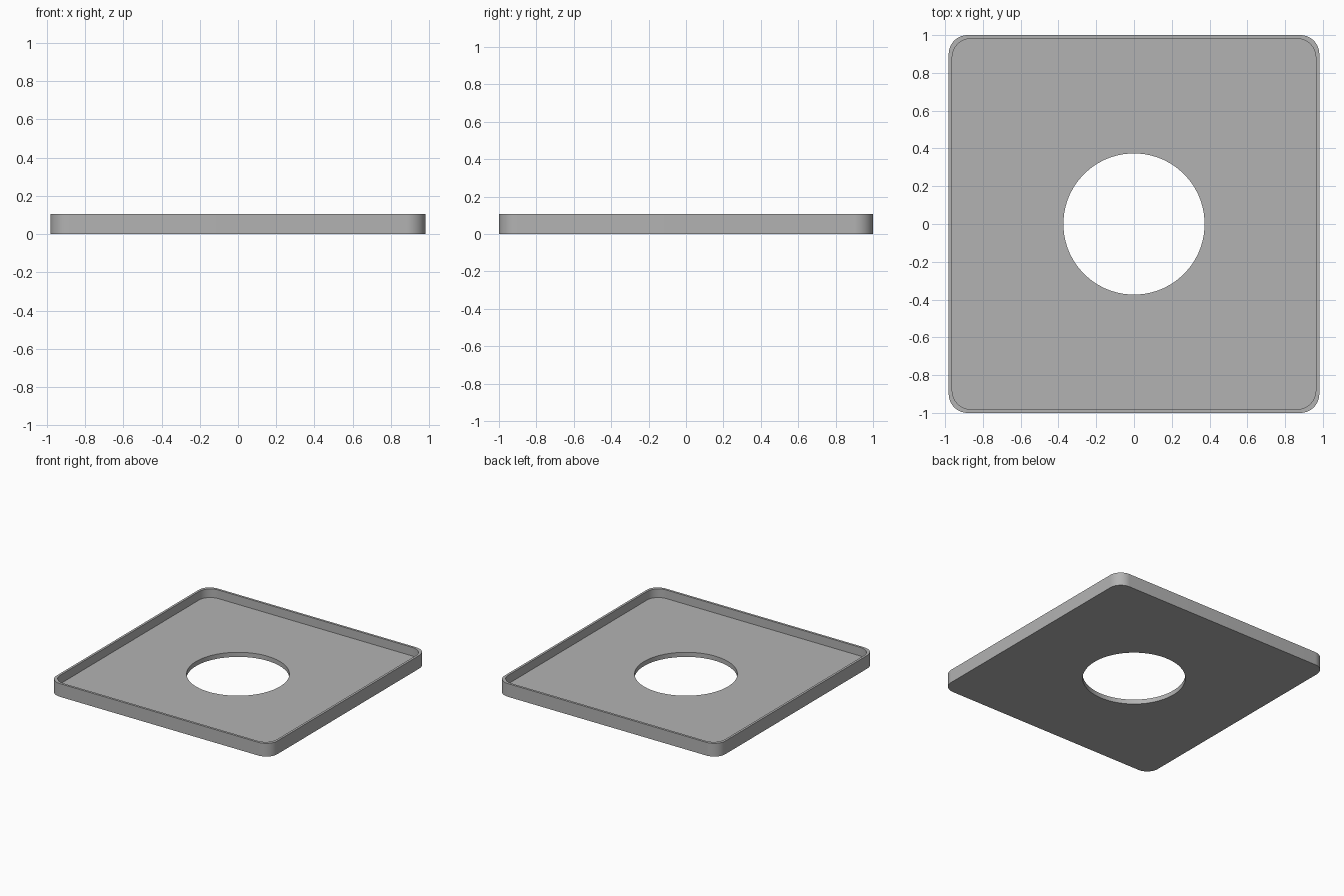
import bpy
import bmesh
from math import cos, sin, pi, radians

cube = bpy.data.objects.get("Cube")
if cube:
    bpy.data.objects.remove(cube, do_unlink=True)

HALF_X, HALF_Y, HEIGHT = 0.981, 1.0, 0.106
RIM, FLOOR = 0.0185, 0.037
HOLE_R, CORNER_R = 0.374, 0.1
STEPS = 16  # points per quarter turn


def ring(half_x, half_y, radius):
    """Rounded rectangle with STEPS points in each corner."""
    points = []
    for q, (sx, sy) in enumerate([(1, 1), (-1, 1), (-1, -1), (1, -1)]):
        for i in range(STEPS):
            a = (q + i / (STEPS - 1)) * pi / 2
            points.append((sx * (half_x - radius) + radius * cos(a),
                           sy * (half_y - radius) + radius * sin(a)))
    return points


def circle(radius):
    """Circle with the same point count as the rounded rectangle."""
    n = 4 * STEPS
    return [(radius * cos((i + 0.5) * 2 * pi / n),
             radius * sin((i + 0.5) * 2 * pi / n)) for i in range(n)]


# One grey for the whole tray
grey = bpy.data.materials.new("grey")
grey.use_nodes = True
colour = (0.45, 0.45, 0.45, 1)
grey.diffuse_color = colour
grey.node_tree.nodes["Principled BSDF"].inputs["Base Color"].default_value = colour

# Loft closed cross-section: underside, outer wall, rim, inner wall, floor, hole
outer = ring(HALF_X, HALF_Y, CORNER_R)
inner = ring(HALF_X - RIM, HALF_Y - RIM, CORNER_R)
hole = circle(HOLE_R)
section = [(hole, 0), (outer, 0), (outer, HEIGHT),
           (inner, HEIGHT), (inner, FLOOR), (hole, FLOOR)]

bm = bmesh.new()
loops = [[bm.verts.new((x, y, z)) for x, y in pts] for pts, z in section]
for a, b in zip(loops, loops[1:] + loops[:1]):
    for i in range(len(a)):
        j = (i + 1) % len(a)
        bm.faces.new((a[i], a[j], b[j], b[i]))
bmesh.ops.recalc_face_normals(bm, faces=bm.faces)
mesh = bpy.data.meshes.new("tray")
bm.to_mesh(mesh)
bm.free()
mesh.materials.append(grey)
tray = bpy.data.objects.new("tray", mesh)
bpy.context.collection.objects.link(tray)

# Smooth corners and hole, sharp edges
bpy.ops.object.select_all(action='DESELECT')
tray.select_set(True)
bpy.context.view_layer.objects.active = tray
bpy.ops.object.shade_smooth_by_angle(angle=radians(30))
